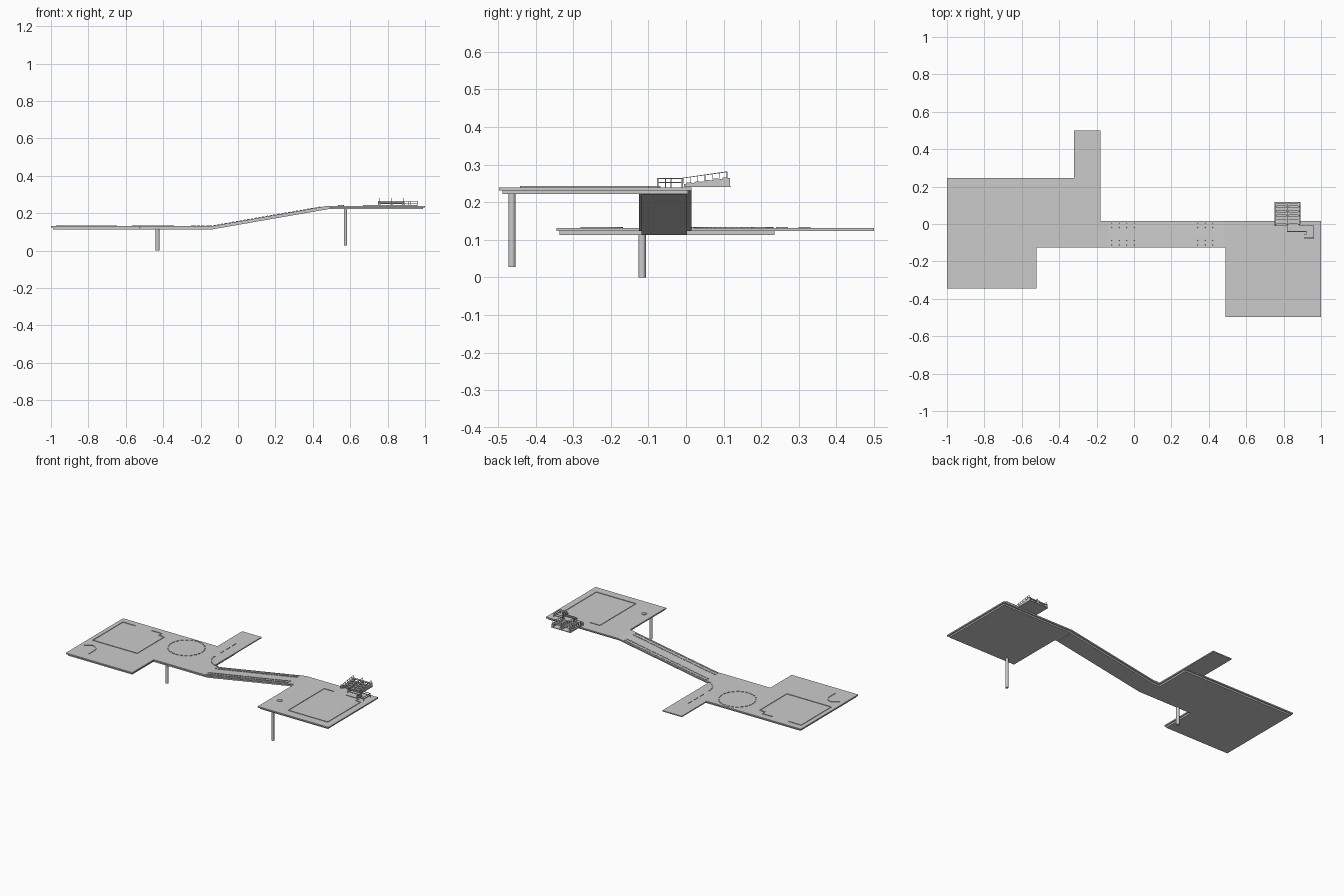
import bpy, bmesh
from math import sin, cos, pi, atan2, hypot
from mathutils import Matrix, Vector

if "Cube" in bpy.data.objects:
    bpy.data.objects.remove(bpy.data.objects["Cube"])


def finish(name, bm):
    bmesh.ops.recalc_face_normals(bm, faces=bm.faces)
    me = bpy.data.meshes.new(name)
    bm.to_mesh(me)
    bm.free()
    ob = bpy.data.objects.new(name, me)
    bpy.context.collection.objects.link(ob)
    return ob


def prism(name, pts, vec):
    bm = bmesh.new()
    f = bm.faces.new([bm.verts.new(p) for p in pts])
    r = bmesh.ops.extrude_face_region(bm, geom=[f])
    bmesh.ops.translate(bm, vec=vec, verts=[v for v in r['geom'] if isinstance(v, bmesh.types.BMVert)])
    return finish(name, bm)


def slab(name, outline, z0, z1):
    return prism(name, [(x, y, z0) for x, y in outline], (0, 0, z1 - z0))


def add_box(bm, c, s, rot=Matrix()):
    bmesh.ops.create_cube(bm, size=1, matrix=Matrix.Translation(c) @ rot @ Matrix.Diagonal((*s, 1)))


def add_bar(bm, a, b, w, h):
    a, b = Vector(a), Vector(b)
    d = b - a
    rot = Matrix.Rotation(atan2(d.y, d.x), 4, 'Z') @ Matrix.Rotation(-atan2(d.z, hypot(d.x, d.y)), 4, 'Y')
    add_box(bm, (a + b) / 2, (d.length + w * 0.5, w, h), rot)


def outline_strip(name, pts, z, w=0.004, h=0.005):
    bm = bmesh.new()
    for a, b in zip(pts, pts[1:]):
        add_bar(bm, (*a, z), (*b, z), w, h)
    return finish(name, bm)


def dashes(name, pts, w=0.005, h=0.005):
    bm = bmesh.new()
    for a, b in list(zip(pts, pts[1:]))[::2]:
        add_bar(bm, a, b, w, h)
    return finish(name, bm)


def cylinder(name, x, y, r, z0, z1):
    bm = bmesh.new()
    bmesh.ops.create_cone(bm, cap_ends=True, segments=24, radius1=r, radius2=r, depth=z1 - z0,
                          matrix=Matrix.Translation((x, y, (z0 + z1) / 2)))
    return finish(name, bm)


def arc(cx, cy, r, a0, a1, n):
    return [(cx + r * cos(a0 + (a1 - a0) * i / n), cy + r * sin(a0 + (a1 - a0) * i / n)) for i in range(n + 1)]


# Lower deck: top plate over an inset base
slab("lower_deck_top", [(-1, -.345), (-.52, -.345), (-.52, -.125), (-.14, -.125), (-.14, .015),
                        (-.18, .015), (-.18, .245), (-1, .245)], .123, .131)
slab("lower_deck_base", [(-.99, -.337), (-.527, -.337), (-.527, -.118), (-.14, -.118), (-.14, .003),
                         (-.19, .003), (-.19, .235), (-.99, .235)], .113, .123)
slab("side_walkway", [(-.32, .245), (-.18, .245), (-.18, .5), (-.32, .5)], .124, .131)

# Upper deck
slab("upper_deck_top", [(.49, -.497), (1, -.497), (1, .015), (.48, .015), (.48, -.125), (.49, -.125)], .231, .239)
slab("upper_deck_base", [(.5, -.488), (.99, -.488), (.99, .005), (.48, .005), (.48, -.118), (.5, -.118)], .222, .231)

# Sloping bridge
for nm, y0, y1, za, zb in (("bridge_top", -.125, .015, .123, .131), ("bridge_base", -.118, .003, .113, .123)):
    dz = .108
    prism(nm, [(-.14, y0, za), (.48, y0, za + dz), (.48, y0, zb + dz), (-.14, y0, zb)], (0, y1 - y0, 0))


def deck_z(x):
    return .131 + .108 * min(1, max(0, (x + .14) / .62))


# Posts
cylinder("lower_post", -.43, -.117, .010, 0, .114)
cylinder("upper_post", .575, -.463, .009, .028, .224)

# Raised kerbs and dashed lines along the bridge
for i, y in enumerate((-.112, -.088, -.018, .004)):
    pts = [(-.15 + .01 * k, y, deck_z(-.15 + .01 * k) + .001) for k in range(61)]
    dashes(f"bridge_dashes_{i}", pts)

# Line curving from the side walkway to the bridge
dashes("walkway_curve", [(x, y, .132) for x, y in
                         [(-.25, .33), (-.25, .3), (-.25, .27), (-.25, .24), (-.25, .21), (-.25, .18)]
                         + arc(-.14, .12, .11, pi, pi * 1.5, 12)])

# Lower court outline, corner path and dashed ring
outline_strip("lower_court_edge", [(-.88, .2), (-.97, .2), (-.97, -.11), (-.65, -.11), (-.65, .17),
                                   (-.69, .17), (-.69, .2), (-.76, .2)], .132)
outline_strip("corner_path", [(-.97, -.2)] + arc(-.93, -.22, .05, pi / 2, 0, 6) + [(-.88, -.28)], .132)
dashes("ring", [(x, y, .132) for x, y in arc(-.455, .12, .11, 0, 2 * pi, 48)])

# Upper court outline and small disc
outline_strip("upper_court_edge", [(.74, -.07), (.67, -.07), (.67, -.44), (.955, -.44), (.955, -.1),
                                   (.92, -.1), (.92, -.07), (.83, -.07)], .240)
cylinder("upper_disc", .55, -.355, .016, .238, .243)

# Grandstand: wedge sides, tilted seat rows
for i, x in enumerate((.752, .815, .878)):
    prism(f"stand_side_{i}", [(x, -.005, .240), (x, .117, .243), (x, .117, .265), (x, -.005, .248)], (.01, 0, 0))
slab("stand_floor", [(.75, .01), (.89, .01), (.89, .118), (.75, .118)], .240, .244)
bm = bmesh.new()
for k in range(5):
    y = .008 + .024 * k
    add_box(bm, (.82, y, .250 + .0035 * k), (.138, .014, .004))
finish("stand_seats", bm)

# Grandstand railing
bm = bmesh.new()
for x in (.756, .82, .884):
    add_bar(bm, (x, -.01, .264), (x, .11, .281), .002, .002)
    for k in range(7):
        y = -.008 + .0195 * k
        z = .264 + .142 * (y + .01)
        add_box(bm, (x, y, z - .007), (.002, .002, .016))
finish("stand_rails", bm)

# Front barrier leading from the stand
bm = bmesh.new()
path = [(.75, -.01), (.82, -.01), (.82, -.04), (.92, -.04), (.92, -.055), (.91, -.055)]
outer = [(.89, -.01), (.96, -.01), (.96, -.075), (.91, -.075)]
for line in (path, outer):
    for a, b in zip(line, line[1:]):
        for z in (.252, .263):
            add_bar(bm, (*a, z), (*b, z), .003, .003)
    for p in line:
        add_box(bm, (*p, .251), (.003, .003, .026))
finish("front_barrier", bm)
